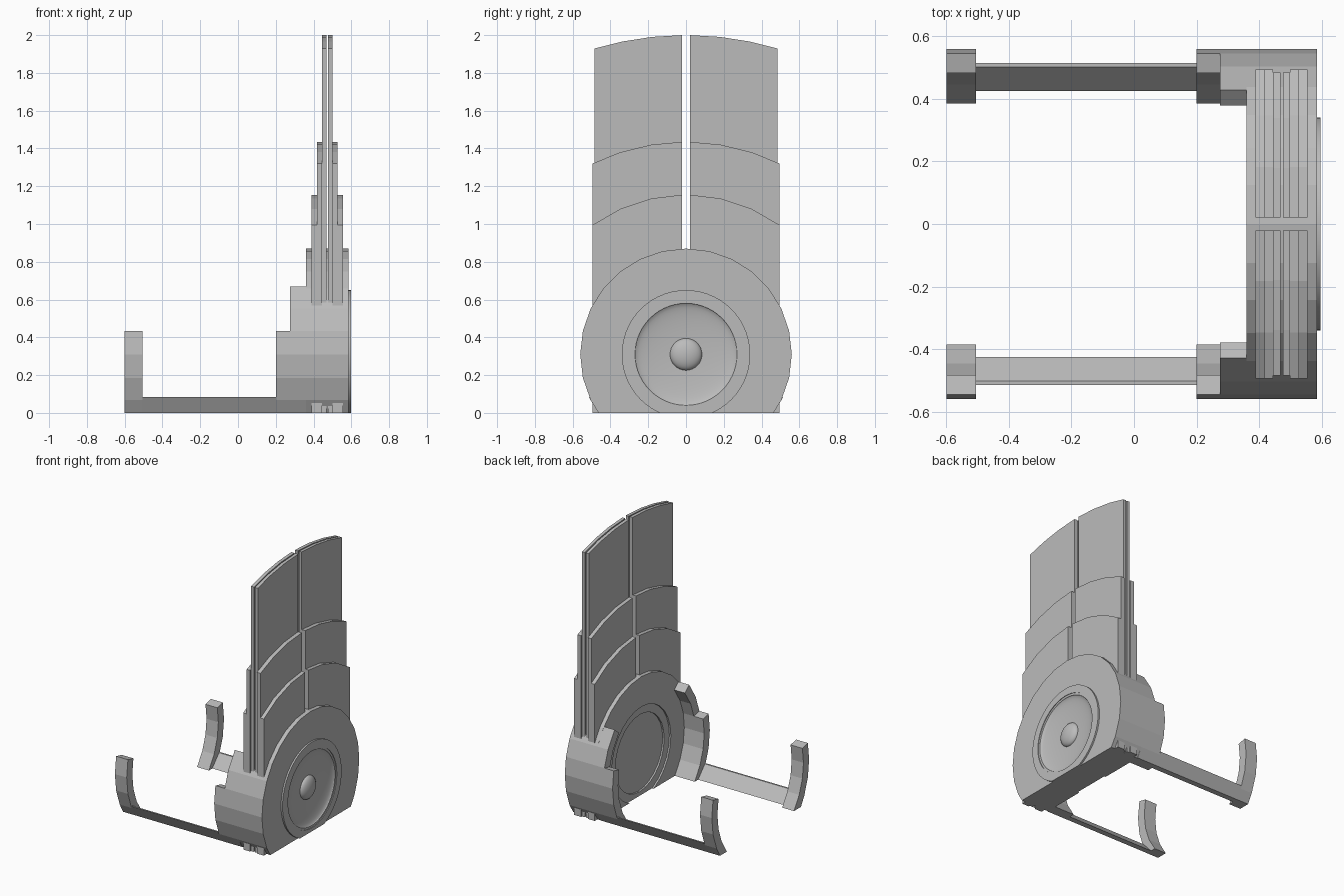
import bpy, bmesh
from math import sin, cos, asin, pi, radians, sqrt
from mathutils import Vector

if "Cube" in bpy.data.objects:
    bpy.data.objects.remove(bpy.data.objects["Cube"])

HUB_Z = 0.31     # height of the hub axis, which runs along x
HUB_R = 0.56
RIM_IN = 0.495
SIDES = 28

grey = bpy.data.materials.new("plain_grey")
grey.use_nodes = True
grey.diffuse_color = (0.5, 0.5, 0.5, 1)
grey.node_tree.nodes["Principled BSDF"].inputs["Base Color"].default_value = grey.diffuse_color


def finish(bm, name, smooth=False):
    bmesh.ops.recalc_face_normals(bm, faces=bm.faces)
    mesh = bpy.data.meshes.new(name)
    bm.to_mesh(mesh)
    bm.free()
    mesh.materials.append(grey)
    ob = bpy.data.objects.new(name, mesh)
    bpy.context.collection.objects.link(ob)
    if smooth:
        bpy.ops.object.select_all(action='DESELECT')
        ob.select_set(True)
        bpy.context.view_layer.objects.active = ob
        bpy.ops.object.shade_smooth_by_angle(angle=radians(30))
    return ob


def prism(name, outline, x0, x1, side=1):
    """Extrude a (y, z) outline along x; side -1 mirrors it in y."""
    bm = bmesh.new()
    face = bm.faces.new([bm.verts.new((x0, side * y, z)) for y, z in outline])
    new = bmesh.ops.extrude_face_region(bm, geom=[face])["geom"]
    verts = [v for v in new if isinstance(v, bmesh.types.BMVert)]
    bmesh.ops.translate(bm, verts=verts, vec=(x1 - x0, 0, 0))
    return finish(bm, name)


def lathe(name, profile, segments, smooth=False):
    """Spin an (x, radius) profile around the hub axis and trim it at the ground."""
    bm = bmesh.new()
    verts = [bm.verts.new((x, r, HUB_Z)) for x, r in profile]
    edges = [bm.edges.new(pair) for pair in zip(verts, verts[1:])]
    bmesh.ops.spin(bm, geom=verts + edges, cent=(0, 0, HUB_Z), axis=(1, 0, 0),
                   angle=2 * pi, steps=segments)
    bmesh.ops.remove_doubles(bm, verts=bm.verts, dist=1e-5)
    bmesh.ops.recalc_face_normals(bm, faces=bm.faces)
    cut = bmesh.ops.bisect_plane(bm, geom=bm.verts[:] + bm.edges[:] + bm.faces[:],
                                 plane_co=Vector((0, 0, 0)), plane_no=Vector((0, 0, 1)),
                                 clear_inner=True)["geom_cut"]
    rim = [e for e in cut if isinstance(e, bmesh.types.BMEdge)]
    if rim:
        bmesh.ops.edgenet_fill(bm, edges=rim)
    return finish(bm, name, smooth)


def arc(radius, end):
    """Faceted arc from the ground up to the end angle."""
    start = asin(-HUB_Z / radius)
    step = 2 * pi / SIDES
    inner = [i * step for i in range(-SIDES, SIDES) if start + 0.03 < i * step < end - 0.03]
    return [(radius * cos(a), HUB_Z + radius * sin(a)) for a in [start] + inner + [end]]


def rim_sector(end_degrees):
    end = radians(end_degrees)
    return arc(HUB_R, end) + arc(RIM_IN, end)[::-1]


# Hub drum with a stepped recess on its inner face
lathe("hub_drum", [(0.384, 0), (0.384, 0.28), (0.372, 0.28), (0.372, 0.34), (0.36, 0.34),
                   (0.36, HUB_R), (0.585, HUB_R), (0.585, 0.275), (0.55, 0.275), (0.55, 0)], SIDES)

# Raised ring and shallow dish on the outer face
dish = [(0.592 - 0.035 * cos(a), 0.27 * sin(a)) for a in [i * pi / 24 for i in range(12, -1, -1)]]
lathe("dish_ring", [(0.585, 0.3), (0.585, 0.34), (0.597, 0.34), (0.597, 0.285), (0.592, 0.285)] + dish,
      56, smooth=True)

# Flattened knob in the middle of the dish
knob = [(0.557 + 0.04 * sin(a), 0.085 * cos(a)) for a in [i * pi / 20 for i in range(11)]]
lathe("dish_knob", knob, 32, smooth=True)

# Curved rim steps, ground rails and end tabs, front and back
rail = [(0.425, 0), (0.466, 0), (0.515, 0.085), (0.503, 0.085)]
for label, side in (("front", -1), ("back", 1)):
    prism(label + "_tall_rim", rim_sector(40), 0.275, 0.36, side)
    prism(label + "_low_rim", rim_sector(12.86), 0.2, 0.275, side)
    prism(label + "_rail", rail, -0.505, 0.2, side)
    prism(label + "_end_tab", rim_sector(12.86), -0.6, -0.505, side)

# Layered upright plates: (name, top radius, half width, x spans)
layers = [
    ("tall_plate", 1.69, 0.485, ((0.444, 0.468), (0.476, 0.499))),
    ("middle_plate", 1.125, 0.495, ((0.417, 0.444), (0.499, 0.528))),
    ("short_plate", 0.845, 0.495, ((0.389, 0.417), (0.528, 0.555))),
]
for name, radius, width, spans in layers:
    ys = [width, width * 0.7, width * 0.37, 0.02]
    outline = [(0.02, 0), (width, 0)] + [(y, HUB_Z + sqrt(radius ** 2 - y ** 2)) for y in ys]
    for label, side in (("front", -1), ("back", 1)):
        for place, (x0, x1) in zip(("inner", "outer"), spans):
            prism(f"{label}_{place}_{name}", outline, x0, x1, side)
